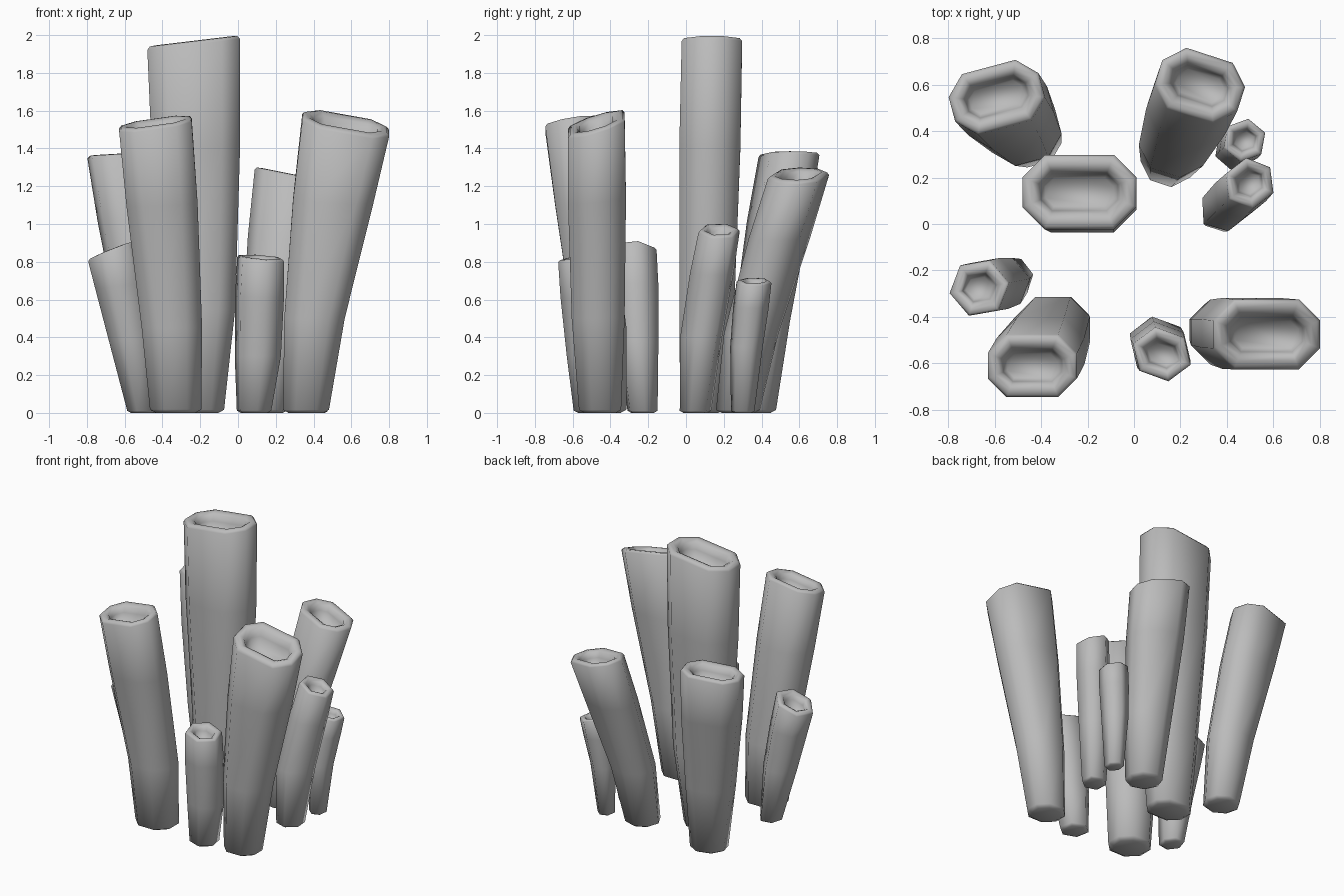
import bpy, bmesh
from math import cos, sin, pi, radians

cube = bpy.data.objects.get("Cube")
if cube:
    bpy.data.objects.remove(cube, do_unlink=True)

# One plain grey for every tube
grey = bpy.data.materials.new("stone_grey")
grey.use_nodes = True
colour = (0.5, 0.5, 0.5, 1)
grey.diffuse_color = colour
grey.node_tree.nodes["Principled BSDF"].inputs["Base Color"].default_value = colour


def outline(hx, hy, sides):
    """Hexagon, or a rectangle with cut corners."""
    if sides == 6:
        return [(hx * cos(i * pi / 3), hy * 1.1 * sin(i * pi / 3)) for i in range(6)]
    c = 0.6 * min(hx, hy)
    return [(hx, c - hy), (hx, hy - c), (hx - c, hy), (c - hx, hy),
            (-hx, hy - c), (-hx, c - hy), (c - hx, -hy), (hx - c, -hy)]


def tube(name, base, mid, top, slope=(0, 0), angle=0, sides=8):
    """base, mid and top are (x, y, z, half width, half depth)."""
    bm = bmesh.new()
    rings = []
    a = radians(angle)

    def ring(section, inset=0, drop=0, tilt=0):
        x, y, z, hx, hy = section
        size = min(hx, hy)
        verts = []
        for u, v in outline(hx - inset * size, hy - inset * size, sides):
            dx, dy = u * cos(a) - v * sin(a), u * sin(a) + v * cos(a)
            dz = tilt * (slope[0] * dx + slope[1] * dy)
            verts.append(bm.verts.new((x + dx, y + dy, z - drop * size + dz)))
        rings.append(verts)

    # Softened foot, swelling wall
    ring(base, inset=0.28)
    ring(base, inset=0.03, drop=-0.14)
    ring(mid)
    upper = [m + (t - m) * 0.6 for m, t in zip(mid, top)]
    upper[3] *= 1.05
    upper[4] *= 1.05
    ring(upper, tilt=0.3)
    # Soft rim and a shallow bowl
    for inset, drop in ((0, 0.12), (0.08, 0.02), (0.25, 0), (0.42, 0.1),
                        (0.5, 0.35), (0.62, 0.75)):
        ring(top, inset, drop, tilt=1)

    for low, high in zip(rings, rings[1:]):
        for i in range(sides):
            j = (i + 1) % sides
            bm.faces.new((low[i], low[j], high[j], high[i]))
    bm.faces.new(rings[0][::-1])
    bm.faces.new(rings[-1])
    bmesh.ops.recalc_face_normals(bm, faces=bm.faces)
    mesh = bpy.data.meshes.new(name)
    bm.to_mesh(mesh)
    bm.free()
    mesh.materials.append(grey)
    obj = bpy.data.objects.new(name, mesh)
    bpy.context.collection.objects.link(obj)
    bpy.ops.object.select_all(action="DESELECT")
    obj.select_set(True)
    bpy.context.view_layer.objects.active = obj
    bpy.ops.object.shade_smooth_by_angle(angle=radians(100))


# Large tubes
tube("tall_centre_tube", (-.22, .085, 0, .15, .12), (-.205, .11, .55, .19, .145),
     (-.235, .137, 1.97, .245, .16), (.12, 0))
tube("front_right_tube", (-.33, -.44, 0, .14, .13), (-.35, -.455, .45, .16, .14),
     (-.437, -.61, 1.54, .192, .135), (.14, .17))
tube("front_left_tube", (.36, -.455, 0, .125, .115), (.405, -.465, .5, .16, .14),
     (.57, -.475, 1.54, .23, .15), (-.18, .3))
tube("back_right_tube", (-.435, .36, 0, .12, .11), (-.475, .4, .48, .155, .135),
     (-.59, .545, 1.375, .2, .135), (.06, 0), angle=15)
tube("back_left_tube", (.148, .275, 0, .115, .11), (.175, .345, .42, .145, .13),
     (.283, .595, 1.265, .187, .137), (-.2, 0), angle=-18)

# Small tubes
tube("small_right_tube", (-.51, -.23, 0, .08, .08), (-.565, -.255, .38, .12, .105),
     (-.665, -.275, .865, .13, .115), (.4, -.05), angle=10, sides=6)
tube("small_front_tube", (.085, -.5, 0, .1, .09), (.105, -.515, .3, .13, .105),
     (.12, -.56, .825, .132, .105), (-.06, .12), angle=-20, sides=6)
tube("small_left_tube", (.38, .05, 0, .095, .075), (.4, .08, .4, .128, .095),
     (.497, .175, .97, .112, .1), (-.35, 0), angle=38, sides=6)
tube("small_back_tube", (.42, .3, 0, .06, .06), (.43, .32, .35, .085, .08),
     (.475, .36, .7, .095, .085), (-.2, 0), angle=20, sides=6)
